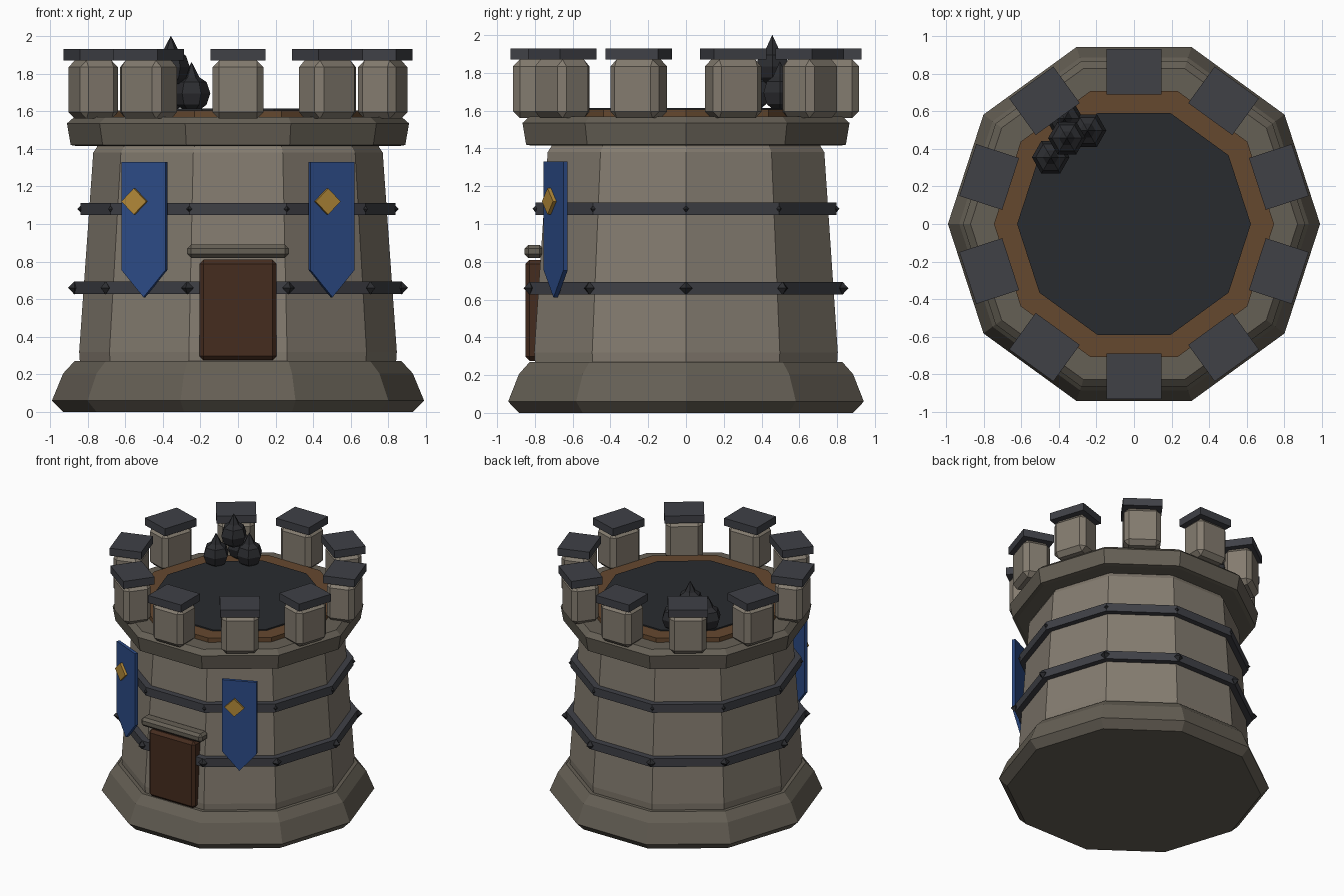
import bpy, bmesh
from math import pi, cos, sin, radians
from mathutils import Matrix, Vector

if "Cube" in bpy.data.objects:
    bpy.data.objects.remove(bpy.data.objects["Cube"])

SIDES = 10


def material(name, r, g, b):
    m = bpy.data.materials.new(name)
    m.diffuse_color = (r, g, b, 1)
    m.use_nodes = True
    m.node_tree.nodes["Principled BSDF"].inputs["Base Color"].default_value = m.diffuse_color
    return m


STONE = material("stone", 0.23, 0.20, 0.16)
DARK_STONE = material("dark_stone", 0.13, 0.115, 0.09)
IRON = material("iron", 0.05, 0.052, 0.062)
BLACK = material("black_iron", 0.025, 0.026, 0.03)
FLOOR = material("slate", 0.022, 0.024, 0.028)
WOOD = material("wood", 0.13, 0.065, 0.028)
DOOR = material("dark_wood", 0.06, 0.025, 0.013)
BLUE = material("blue_cloth", 0.025, 0.07, 0.24)
GOLD = material("gold", 0.45, 0.25, 0.04)


def finish(name, bm, mat, matrix=Matrix(), bevel=0):
    bmesh.ops.recalc_face_normals(bm, faces=bm.faces)
    me = bpy.data.meshes.new(name)
    bm.to_mesh(me)
    bm.free()
    me.materials.append(mat)
    ob = bpy.data.objects.new(name, me)
    bpy.context.collection.objects.link(ob)
    ob.matrix_world = matrix
    if bevel:
        mod = ob.modifiers.new("bevel", "BEVEL")
        mod.width = bevel
        mod.segments = 1
    return ob


def lathe(name, profile, mat, sides=SIDES, matrix=Matrix(), closed=False):
    """Sweep (radius, z) points round z; caps the ends unless the profile is a loop."""
    bm = bmesh.new()
    rings = [[bm.verts.new((r * cos(2 * pi * i / sides), r * sin(2 * pi * i / sides), z))
              for i in range(sides)] for r, z in profile]
    pairs = list(zip(rings, rings[1:]))
    if closed:
        pairs.append((rings[-1], rings[0]))
    else:
        bm.faces.new(rings[0])
        bm.faces.new(rings[-1])
    for a, b in pairs:
        for i in range(sides):
            j = (i + 1) % sides
            bm.faces.new((a[i], a[j], b[j], b[i]))
    return finish(name, bm, mat, matrix)


def box(name, size, mat, matrix, bevel=0):
    bm = bmesh.new()
    bmesh.ops.create_cube(bm, size=1)
    bmesh.ops.scale(bm, vec=size, verts=bm.verts)
    return finish(name, bm, mat, matrix, bevel)


def plate(name, outline, depth, mat, matrix):
    """Flat (x, z) outline given thickness along y."""
    bm = bmesh.new()
    face = bm.faces.new([bm.verts.new((x, -depth / 2, z)) for x, z in outline])
    ext = bmesh.ops.extrude_face_region(bm, geom=[face])
    bmesh.ops.translate(bm, vec=(0, depth, 0),
                        verts=[v for v in ext["geom"] if isinstance(v, bmesh.types.BMVert)])
    return finish(name, bm, mat, matrix)


def at(x, y, z, turn=0):
    return Matrix.Translation((x, y, z)) @ Matrix.Rotation(turn, 4, "Z")


# Tower masonry
lathe("base_plinth", [(0.93, 0), (0.99, 0.06), (0.93, 0.205), (0.87, 0.27)], DARK_STONE)
lathe("tower_wall", [(0.84, 0.25), (0.845, 0.32), (0.77, 1.38), (0.75, 1.41), (0.75, 1.45)], STONE)
lathe("parapet_rim", [(0.86, 1.415), (0.89, 1.42), (0.91, 1.535), (0.87, 1.57)], DARK_STONE)

# Roof deck
lathe("deck_border", [(0.745, 1.55), (0.745, 1.605), (0.60, 1.605), (0.60, 1.55)], WOOD, closed=True)
lathe("deck_floor", [(0.622, 1.55), (0.622, 1.615)], FLOOR)

# Iron bands with studs on every corner
for name, z, r, stud in (("lower", 0.66, 0.87, 0.034), ("upper", 1.08, 0.838, 0.016)):
    lathe(name + "_band", [(r, z - 0.033), (r, z + 0.033), (r - 0.07, z + 0.033), (r - 0.07, z - 0.033)],
          IRON, closed=True)
    for i in range(SIDES):
        a = 2 * pi * i / SIDES
        lathe(name + "_stud", [(0.001, -stud), (stud, 0), (0.001, stud)], BLACK, 4,
              at(r * cos(a), r * sin(a), z, a))

# Battlements centred on each wall face
for i in range(SIDES):
    spin = Matrix.Rotation(2 * pi * i / SIDES, 4, "Z")
    box("merlon", (0.27, 0.21, 0.31), STONE, spin @ at(0, -0.81, 1.715), 0.035)
    box("merlon_cap", (0.29, 0.24, 0.06), IRON, spin @ at(0, -0.81, 1.9))

# Door and lintel
box("door", (0.41, 0.11, 0.535), DOOR, at(0, -0.795, 0.543), 0.022)
box("door_lintel", (0.54, 0.10, 0.07), DARK_STONE, at(0, -0.805, 0.855), 0.02)

# Banners with diamond emblems
flag = [(-0.128, 1.33), (-0.128, 0.755), (0, 0.61), (0.128, 0.755), (0.128, 1.33)]
diamond = [(-0.072, 0), (0, -0.07), (0.072, 0), (0, 0.07)]
for side, ex, ey in ((-1, -0.55, -0.688), (1, 0.475, -0.722)):
    turn = side * radians(24)
    plate("banner", flag, 0.025, BLUE, at(side * 0.498, -0.69, 0, turn))
    plate("banner_emblem", diamond, 0.025, GOLD, at(ex, ey, 1.12, turn))

# Pile of spiked cannonballs
ball = [(0.04, -0.09), (0.08, -0.06), (0.10, 0), (0.08, 0.06), (0.042, 0.085), (0.035, 0.1), (0.001, 0.165)]
for x, y, z in ((-0.443, 0.355, 1.695), (-0.247, 0.497, 1.695), (-0.37, 0.56, 1.695), (-0.357, 0.457, 1.835)):
    lathe("spiked_ball", ball, BLACK, 6, at(x, y, z))
